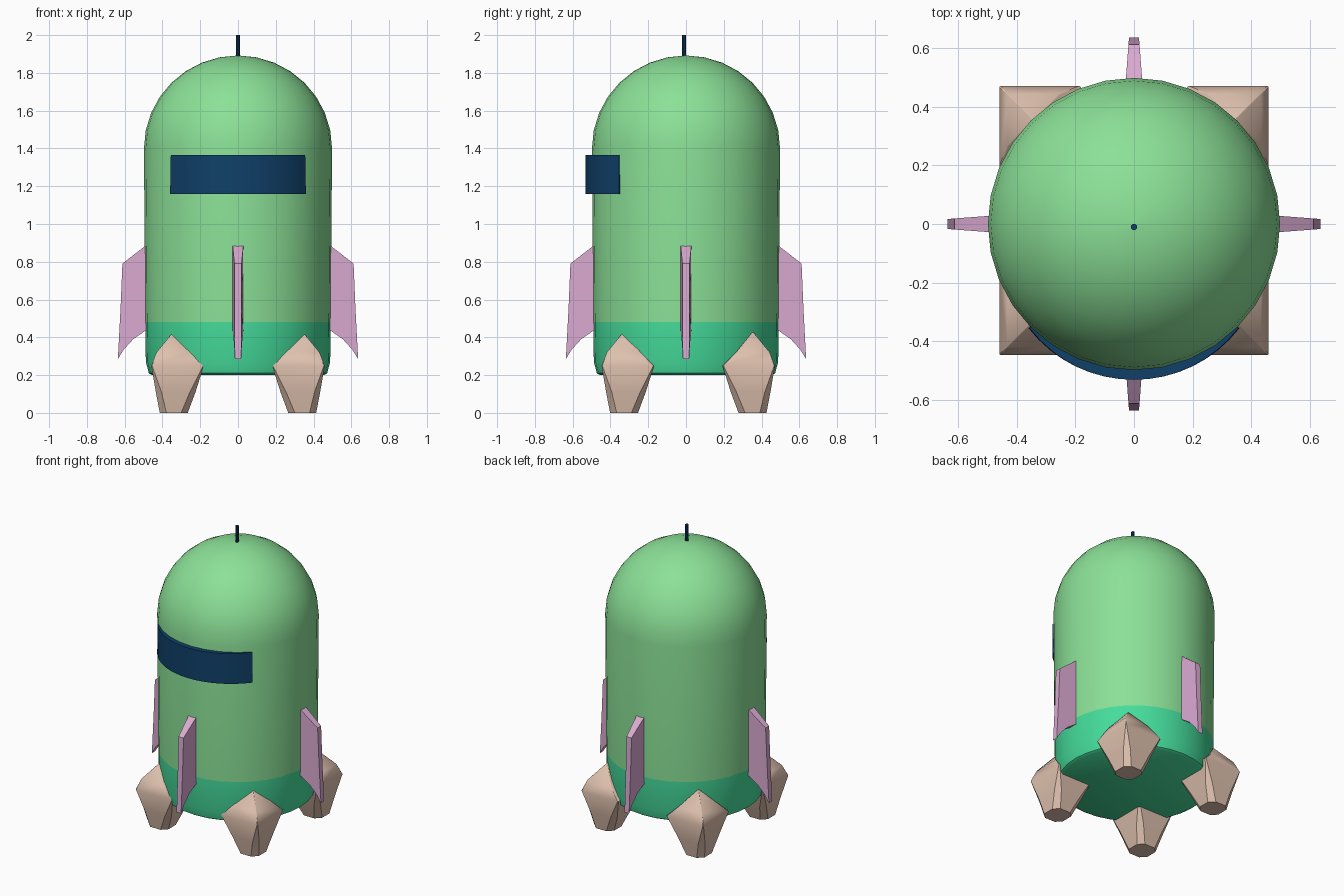
import bpy, bmesh, math
from mathutils import Matrix

if "Cube" in bpy.data.objects:
    bpy.data.objects.remove(bpy.data.objects["Cube"])


def material(name, rgb):
    m = bpy.data.materials.new(name)
    m.diffuse_color = (*rgb, 1)
    m.use_nodes = True
    m.node_tree.nodes["Principled BSDF"].inputs["Base Color"].default_value = m.diffuse_color
    return m


GREEN = material("light_green", (0.26, 0.75, 0.31))
TEAL = material("teal_green", (0.06, 0.72, 0.33))
PINK = material("pink", (0.70, 0.40, 0.64))
BEIGE = material("beige", (0.73, 0.53, 0.42))
NAVY = material("navy", (0.005, 0.051, 0.14))


def make(name, bm, mats, angle=35):
    bmesh.ops.recalc_face_normals(bm, faces=bm.faces)
    me = bpy.data.meshes.new(name)
    bm.to_mesh(me)
    bm.free()
    for m in mats:
        me.materials.append(m)
    ob = bpy.data.objects.new(name, me)
    bpy.context.collection.objects.link(ob)
    bpy.ops.object.select_all(action='DESELECT')
    ob.select_set(True)
    bpy.context.view_layer.objects.active = ob
    bpy.ops.object.shade_smooth_by_angle(angle=math.radians(angle))
    return ob


def loft(rings):
    """Closed solid through rings of equal point count."""
    bm = bmesh.new()
    vs = [[bm.verts.new(p) for p in r] for r in rings]
    n = len(vs[0])
    for a, b in zip(vs, vs[1:]):
        for i in range(n):
            j = (i + 1) % n
            bm.faces.new((a[i], a[j], b[j], b[i]))
    bm.faces.new(vs[0])
    bm.faces.new(vs[-1])
    return bm


def circle(r, z, n=32, y=0):
    return [(r * math.cos(2 * math.pi * i / n), y + r * math.sin(2 * math.pi * i / n), z)
            for i in range(n)]


# Body: bevelled base, straight wall and dome
profile = [(0.455, 0.2), (0.472, 0.21), (0.488, 0.27), (0.491, 0.48), (0.498, 1.4)]
for k in range(1, 9):
    a = math.radians(90 * k / 8)
    profile.append((max(0.498 * math.cos(a), 0.003), 1.4 + 0.492 * math.sin(a)))
bm = loft([circle(r, z) for r, z in profile])
for f in bm.faces:
    f.material_index = 1 if f.calc_center_median().z < 0.48 else 0
make("body", bm, [GREEN, TEAL])

# Antenna
make("antenna", loft([circle(0.011, z, 10, -0.01) for z in (1.85, 2.0)]), [NAVY])

# Visor: curved plate that sinks into the body at both ends
R, CY = 0.448, -0.083
rings = []
for i in range(17):
    a = math.radians(-52.6 + 105.2 * i / 16)
    s, c = math.sin(a), math.cos(a)
    rings.append([(r * s * w, CY - r * c, z)
                  for r, z, w in ((R, 1.16, 1.01), (R, 1.365, 1.0),
                                  (R - 0.08, 1.365, 1.0), (R - 0.08, 1.16, 1.01))])
make("visor", loft(rings), [NAVY])

# Fins: swept outline, thinner at the outer edge
outline = [(0.44, 0.92), (0.49, 0.885), (0.612, 0.79), (0.622, 0.55), (0.636, 0.285),
           (0.605, 0.335), (0.555, 0.39), (0.49, 0.435), (0.44, 0.45)]
for k, name in enumerate(("right", "back", "left", "front")):
    sides = [[(r, s * (0.028 - 0.011 * max(0, r - 0.49) / 0.146), z) for r, z in outline]
             for s in (-1, 1)]
    bm = loft(sides)
    bm.transform(Matrix.Rotation(k * math.pi / 2, 4, 'Z'))
    make(name + "_fin", bm, [PINK])


# Feet: chamfered square block with a pyramid top
def square(cx, h, c, z):
    pts = [(h, c - h), (h, h - c), (h - c, h), (c - h, h),
           (-h, h - c), (-h, c - h), (c - h, -h), (h - c, -h)]
    return [(cx + x, cx + y, z) for x, y in pts]


for sx, side in ((-1, "left"), (1, "right")):
    for sy, end in ((-1, "front"), (1, "back")):
        bm = loft([square(0.34, 0.074, 0.035, 0.0), square(0.33, 0.105, 0.03, 0.11),
                   square(0.32, 0.139, 0.004, 0.25), square(0.342, 0.09, 0.003, 0.32),
                   square(0.342, 0.004, 0.001, 0.425)])
        bm.transform(Matrix.Translation((0, 0.012, 0)) @ Matrix.Diagonal((sx, sy, 1, 1)))
        make(f"{end}_{side}_foot", bm, [BEIGE])
